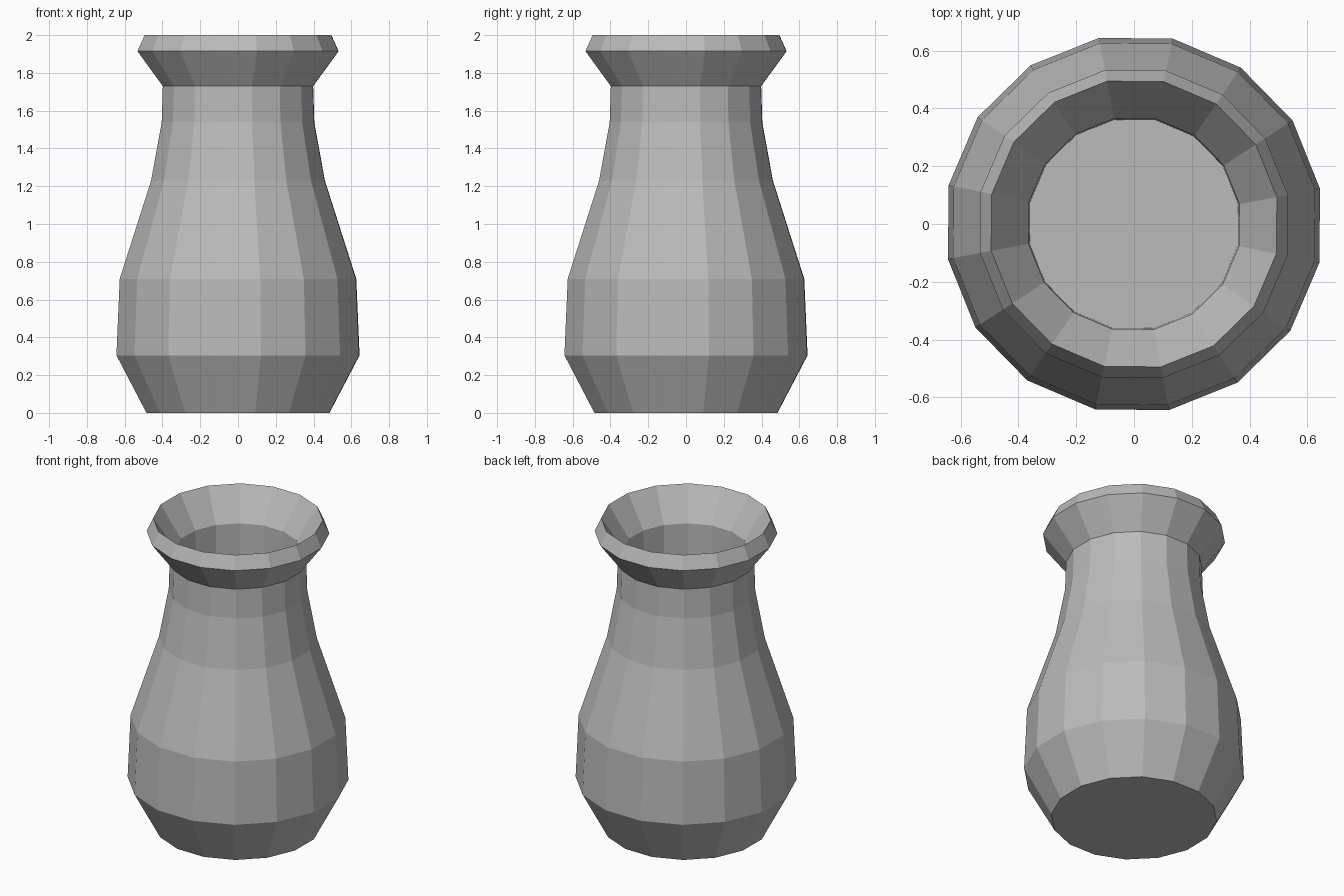
import bpy
import bmesh
from math import cos, sin, radians

cube = bpy.data.objects.get("Cube")
if cube:
    bpy.data.objects.remove(cube, do_unlink=True)

SIDES = 16
STEP = 360 / SIDES
START = STEP / 2 - 0.6

# Radius and height, from the foot up the outside and down into the mouth
PROFILE = [
    (0.493, 0.0), (0.655, 0.305), (0.637, 0.71), (0.468, 1.23),
    (0.411, 1.54), (0.405, 1.73), (0.542, 1.915), (0.503, 2.0),
    (0.371, 1.8), (0.367, 1.5),
]

# Plain grey clay
clay = bpy.data.materials.new("grey clay")
clay.use_nodes = True
grey = (0.5, 0.5, 0.5, 1.0)
clay.diffuse_color = grey
clay.node_tree.nodes["Principled BSDF"].inputs["Base Color"].default_value = grey


def ring(bm, radius, height):
    angles = [radians(START + STEP * i) for i in range(SIDES)]
    return [bm.verts.new((radius * cos(a), radius * sin(a), height)) for a in angles]


# Vase body: rings joined by flat quads
bm = bmesh.new()
rings = [ring(bm, r, z) for r, z in PROFILE]
for low, high in zip(rings, rings[1:]):
    for i in range(SIDES):
        j = (i + 1) % SIDES
        bm.faces.new((low[i], low[j], high[j], high[i]))

# Base and inner floor
bm.faces.new(rings[0][::-1])
bm.faces.new(rings[-1])
bmesh.ops.recalc_face_normals(bm, faces=bm.faces)

mesh = bpy.data.meshes.new("vase")
bm.to_mesh(mesh)
bm.free()
mesh.materials.append(clay)
vase = bpy.data.objects.new("vase", mesh)
bpy.context.collection.objects.link(vase)
